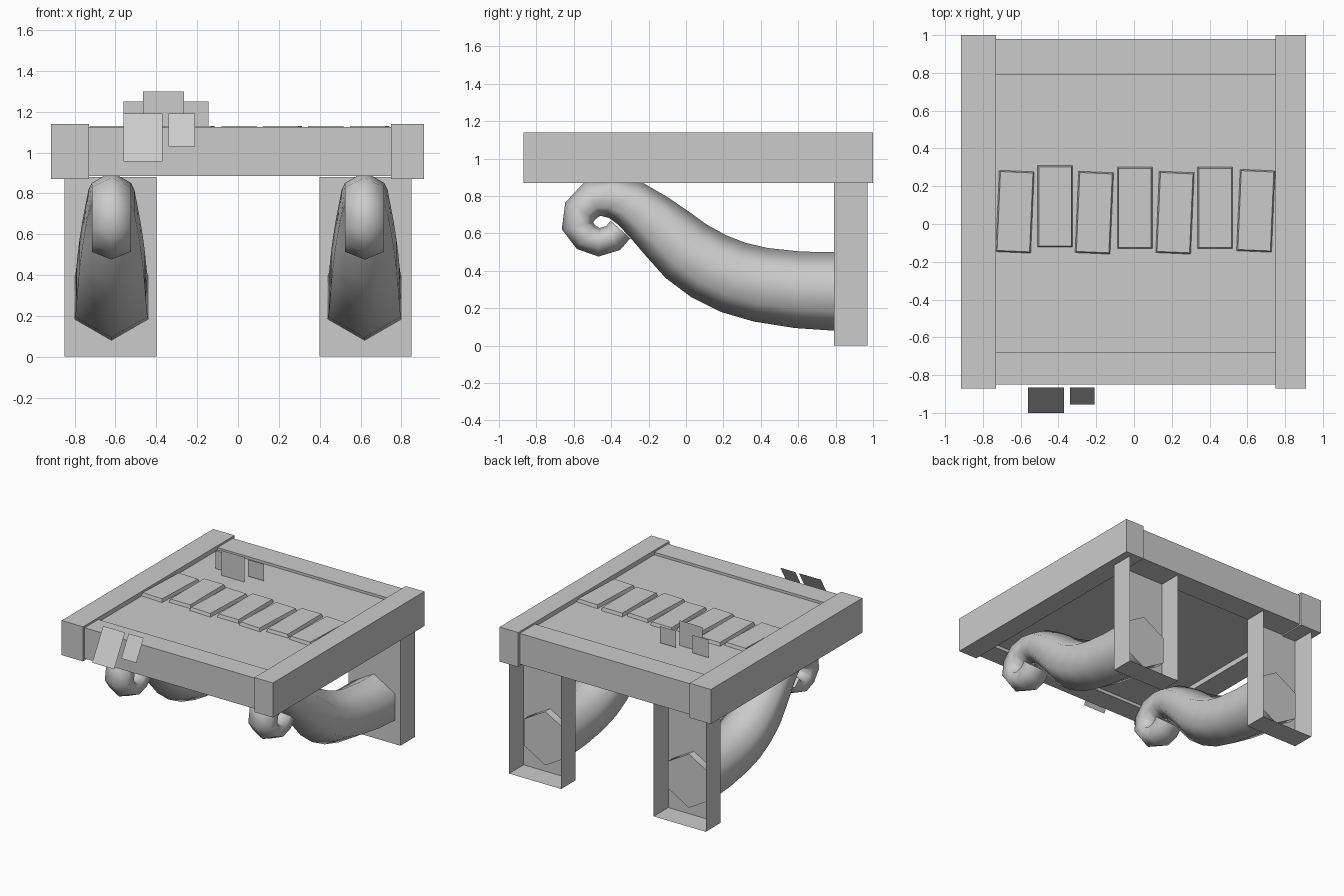
import bpy, bmesh, math
from mathutils import Vector, Matrix

if "Cube" in bpy.data.objects:
    bpy.data.objects.remove(bpy.data.objects["Cube"])


def finish(name, bm, smooth=False):
    me = bpy.data.meshes.new(name)
    bm.normal_update()
    bm.to_mesh(me)
    bm.free()
    ob = bpy.data.objects.new(name, me)
    bpy.context.collection.objects.link(ob)
    if smooth:
        for p in me.polygons:
            p.use_smooth = len(p.vertices) == 4
    return ob


def box(name, x, y, z, rot=0, taper=0, open_back=False):
    """Box from ranges; optional z rotation, narrowed top, missing +y face."""
    bm = bmesh.new()
    bmesh.ops.create_cube(bm, size=1)
    size = Vector((x[1] - x[0], y[1] - y[0], z[1] - z[0]))
    if open_back:
        bm.normal_update()
        bmesh.ops.delete(bm, geom=[f for f in bm.faces if f.normal.y > 0.9], context='FACES')
    for v in bm.verts:
        top = v.co.z > 0
        for i in range(3):
            v.co[i] *= size[i]
        if top:
            v.co.x -= math.copysign(taper, v.co.x)
            v.co.y -= math.copysign(taper, v.co.y)
    centre = Vector((sum(x) / 2, sum(y) / 2, sum(z) / 2))
    bm.transform(Matrix.Translation(centre) @ Matrix.Rotation(math.radians(rot), 4, 'Z'))
    return finish(name, bm)


def sheet(name, x, bottom, top):
    """Flat paper between a bottom and a top (y, z) line."""
    bm = bmesh.new()
    vs = [bm.verts.new(p) for p in ((x[0], *bottom), (x[1], *bottom), (x[1], *top), (x[0], *top))]
    bm.faces.new(vs)
    return finish(name, bm)


# scrolled bracket path: y, z, radius
PATH = [(.85, .29, .21), (.79, .29, .21), (.6, .298, .205), (.4, .325, .2), (.25, .365, .196),
        (.12, .425, .19), (0, .505, .18), (-.1, .597, .165), (-.2, .685, .147),
        (-.3, .76, .13), (-.4, .795, .112), (-.5, .785, .1), (-.565, .72, .092),
        (-.58, .64, .086), (-.535, .58, .08), (-.465, .552, .076), (-.39, .575, .074),
        (-.35, .62, .07)]


def bracket(name, cx):
    bm = bmesh.new()
    rings = []
    for i, (y, z, r) in enumerate(PATH):
        a, b = PATH[max(i - 1, 0)], PATH[min(i + 1, len(PATH) - 1)]
        t = Vector((0, b[0] - a[0], b[1] - a[1])).normalized()
        n = Vector((0, t.z, -t.y))
        wide = max(r, 0.11)
        ring = []
        for k in range(6):
            ang = math.pi / 3 * k
            ring.append(bm.verts.new(Vector((cx + wide * math.sin(ang), y, z)) + n * r * math.cos(ang)))
        rings.append(ring)
    for a, b in zip(rings, rings[1:]):
        for k in range(6):
            bm.faces.new((a[k], a[(k + 1) % 6], b[(k + 1) % 6], b[k]))
    bm.faces.new(rings[0])
    bm.faces.new(rings[-1])
    bmesh.ops.recalc_face_normals(bm, faces=bm.faces)
    return finish(name, bm, True)


# table frame and top
box("left_side_beam", (-.915, -.73), (-.87, 1), (.87, 1.14))
box("right_side_beam", (.75, .91), (-.87, 1), (.87, 1.14))
box("front_beam", (-.73, .75), (-.85, -.68), (.885, 1.125))
box("back_beam", (-.73, .75), (.79, .98), (.885, 1.125))
box("top_panel", (-.73, .75), (-.68, .79), (.91, 1.105))

# wall posts and scrolled brackets
for side, s in (("left", -1), ("right", 1)):
    box(side + "_post", sorted((s * .4, s * .85)), (.79, .97), (0, .88), open_back=True)
    bracket(side + "_scroll_bracket", s * .62)

# row of slightly crooked tiles
TILES = [(-.63, .065, -2.5), (-.418, .093, 0), (-.21, .06, -2.5), (.005, .085, 0),
         (.217, .06, -2.5), (.43, .085, 0), (.645, .07, -2.5)]
for i, (x, y, rot) in enumerate(TILES):
    box(f"tile_{i + 1}", (x - .094, x + .094), (y - .217, y + .217), (1.1, 1.13), rot, taper=.008)

# notices leaning off the front and standing cards at the back
sheet("front_notice_large", (-.56, -.37), (-1, .955), (-.865, 1.19))
sheet("front_notice_small", (-.34, -.21), (-.955, 1.03), (-.865, 1.19))
sheet("standing_card_left", (-.56, -.42), (.52, 1.11), (.52, 1.25))
sheet("standing_card_middle", (-.465, -.265), (.46, 1.1), (.46, 1.3))
sheet("standing_card_right", (-.285, -.145), (.53, 1.12), (.53, 1.25))
